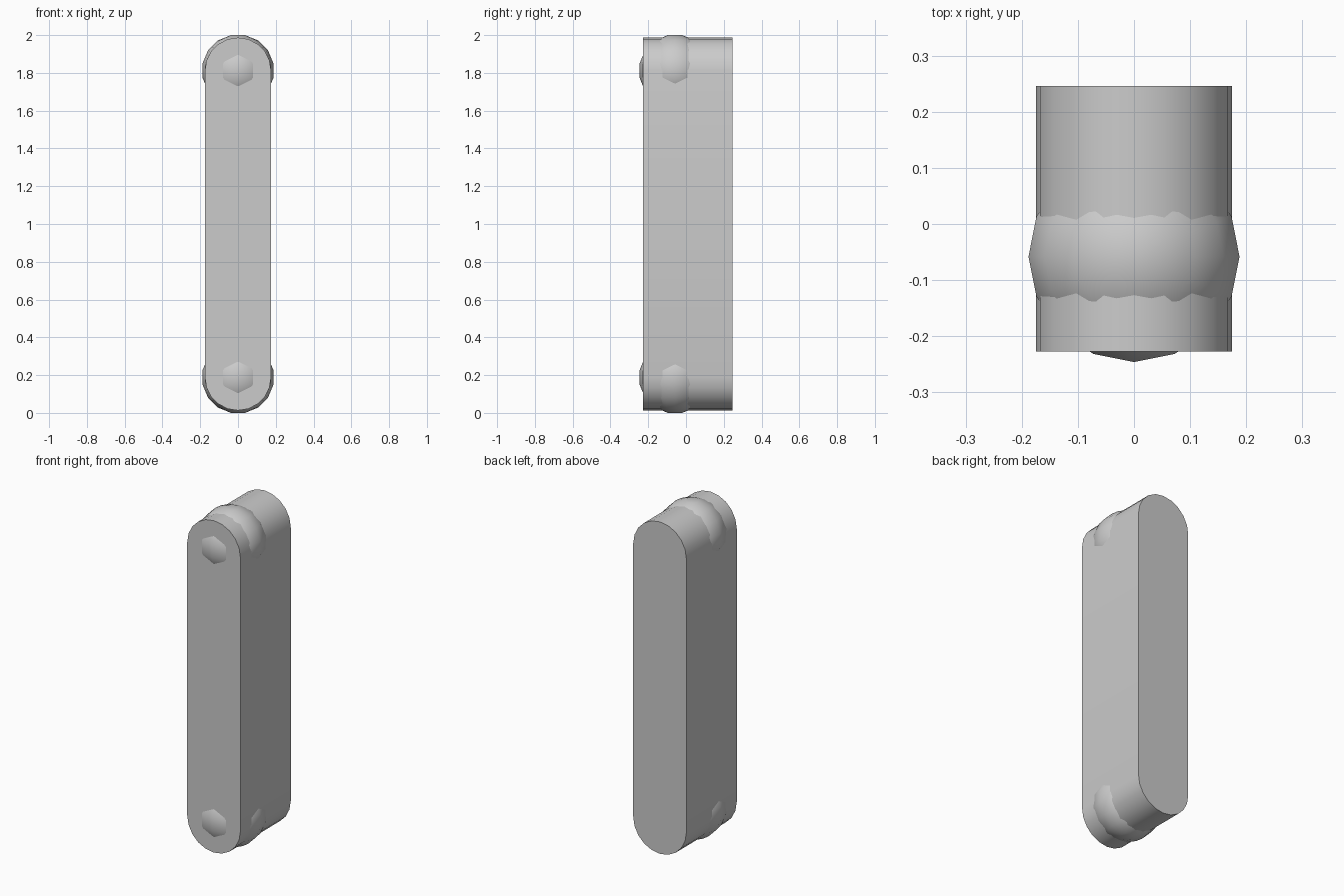
import bpy
import bmesh
from math import pi, sin, cos, radians

cube = bpy.data.objects.get("Cube")
if cube:
    bpy.data.objects.remove(cube, do_unlink=True)

BODY_R, BALL_R = 0.175, 0.1917
BALL_Y, LOW, HIGH = -0.058, 0.188, 1.812
FRONT, BACK = -0.227, 0.246

grey = bpy.data.materials.new("plain grey")
grey.use_nodes = True
colour = (0.6, 0.6, 0.6, 1)
grey.diffuse_color = colour
grey.node_tree.nodes["Principled BSDF"].inputs["Base Color"].default_value = colour


def finish(bm, name, angle):
    bmesh.ops.recalc_face_normals(bm, faces=bm.faces)
    mesh = bpy.data.meshes.new(name)
    bm.to_mesh(mesh)
    bm.free()
    mesh.materials.append(grey)
    obj = bpy.data.objects.new(name, mesh)
    bpy.context.collection.objects.link(obj)
    bpy.ops.object.select_all(action="DESELECT")
    obj.select_set(True)
    bpy.context.view_layer.objects.active = obj
    bpy.ops.object.shade_smooth_by_angle(angle=radians(angle))
    return obj


# Round-ended bar: upper and lower half circles, extruded front to back
STEPS = 10
outline = []
for centre, start in ((HIGH, 0), (LOW, pi)):
    for i in range(STEPS + 1):
        a = start + pi * i / STEPS
        outline.append((BODY_R * cos(a), FRONT, centre + BODY_R * sin(a)))
bm = bmesh.new()
face = bm.faces.new([bm.verts.new(p) for p in outline])
moved = bmesh.ops.extrude_face_region(bm, geom=[face], use_keep_orig=True)["geom"]
bmesh.ops.translate(bm, vec=(0, BACK - FRONT, 0),
                    verts=[v for v in moved if isinstance(v, bmesh.types.BMVert)])
finish(bm, "bar_body", 40)


# Faceted balls with flat poles, sunk into each end of the bar
def ball(name, z, segments=16, rings=8):
    bm = bmesh.new()
    loops = []
    for r in range(rings):
        lat = pi * ((r + 0.5) / rings - 0.5)
        loops.append([bm.verts.new((BALL_R * cos(lat) * cos(2 * pi * s / segments),
                                    BALL_Y + BALL_R * cos(lat) * sin(2 * pi * s / segments),
                                    z + BALL_R * sin(lat))) for s in range(segments)])
    for a, b in zip(loops, loops[1:]):
        for s in range(segments):
            t = (s + 1) % segments
            bm.faces.new((a[s], a[t], b[t], b[s]))
    bm.faces.new(loops[0])
    bm.faces.new(loops[-1])
    finish(bm, name, 40)


ball("lower_ball", LOW)
ball("upper_ball", HIGH)
